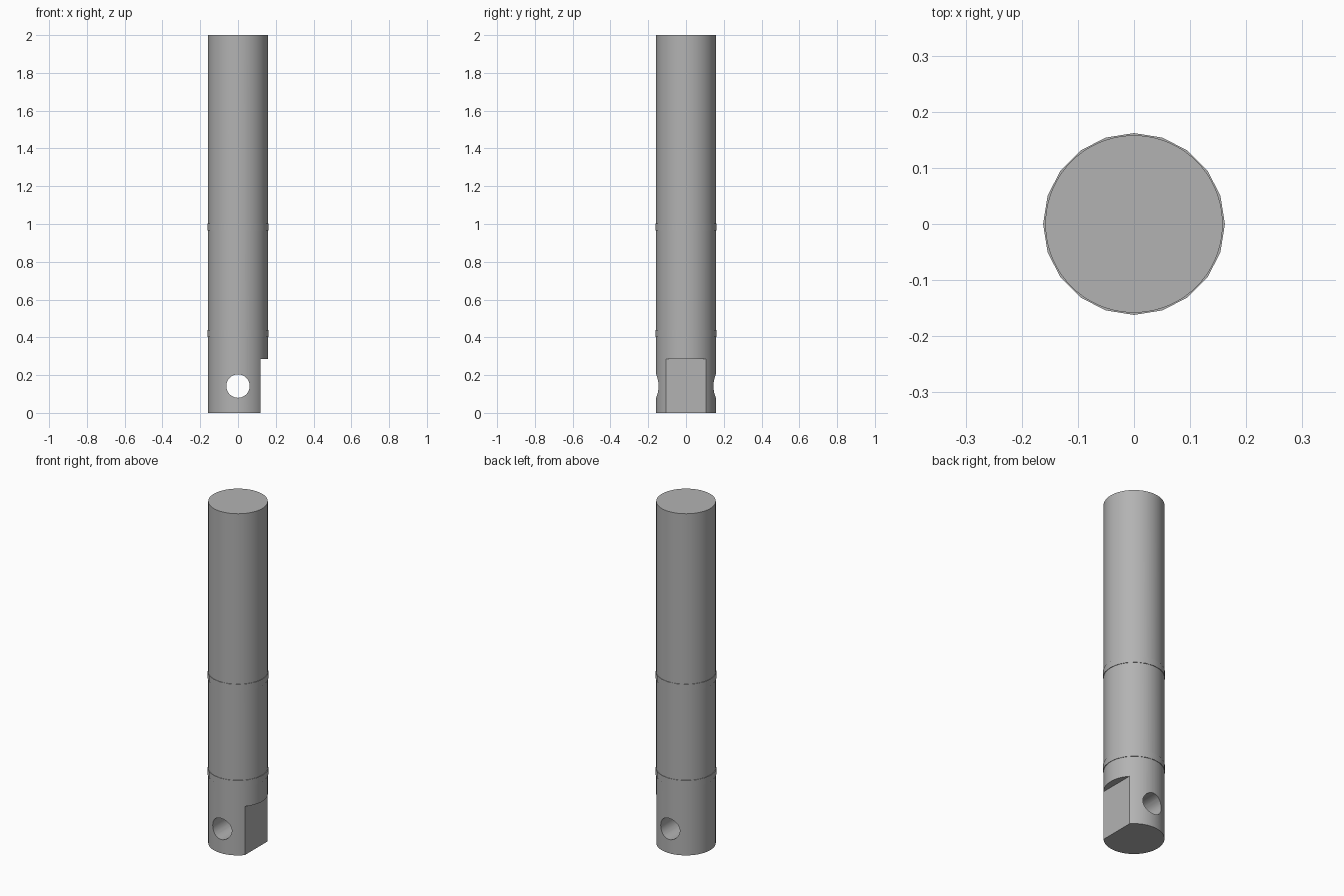
import bpy
import math

cube = bpy.data.objects.get("Cube")
if cube:
    bpy.data.objects.remove(cube, do_unlink=True)

grey = bpy.data.materials.new("plain_grey")
grey.use_nodes = True
COLOUR = (0.45, 0.45, 0.45, 1)
grey.diffuse_color = COLOUR
grey.node_tree.nodes["Principled BSDF"].inputs["Base Color"].default_value = COLOUR


def cylinder(name, radius, bottom, top, sides):
    bpy.ops.mesh.primitive_cylinder_add(
        vertices=sides, radius=radius, depth=top - bottom,
        location=(0, 0, (top + bottom) / 2))
    obj = bpy.context.object
    obj.name = name
    obj.data.materials.append(grey)
    return obj


def smooth(obj):
    bpy.ops.object.select_all(action="DESELECT")
    obj.select_set(True)
    bpy.context.view_layer.objects.active = obj
    bpy.ops.object.shade_smooth_by_angle(angle=math.radians(30))


def cut(target, cutter):
    mod = target.modifiers.new(cutter.name, "BOOLEAN")
    mod.operation = "DIFFERENCE"
    mod.solver = "EXACT"
    mod.object = cutter
    bpy.context.view_layer.objects.active = target
    bpy.ops.object.modifier_apply(modifier=mod.name)
    bpy.data.objects.remove(cutter, do_unlink=True)


# Long round shaft
shaft = cylinder("shaft", 0.158, 0, 2, 80)

# Cross hole through the foot, front to back
hole = cylinder("hole_cutter", 0.062, -0.3, 0.3, 40)
hole.rotation_euler.x = math.pi / 2
hole.location.z = 0.142
cut(shaft, hole)

# Flat on the left side of the foot
bpy.ops.mesh.primitive_cube_add(size=1, location=(0.218, 0, 0.085))
flat = bpy.context.object
flat.name = "flat_cutter"
flat.scale = (0.2, 0.5, 0.4)
flat.data.materials.append(grey)
cut(shaft, flat)
smooth(shaft)

# Two thin raised bands
for name, bottom in (("lower_band", 0.403), ("upper_band", 0.966)):
    smooth(cylinder(name, 0.162, bottom, bottom + 0.037, 20))
